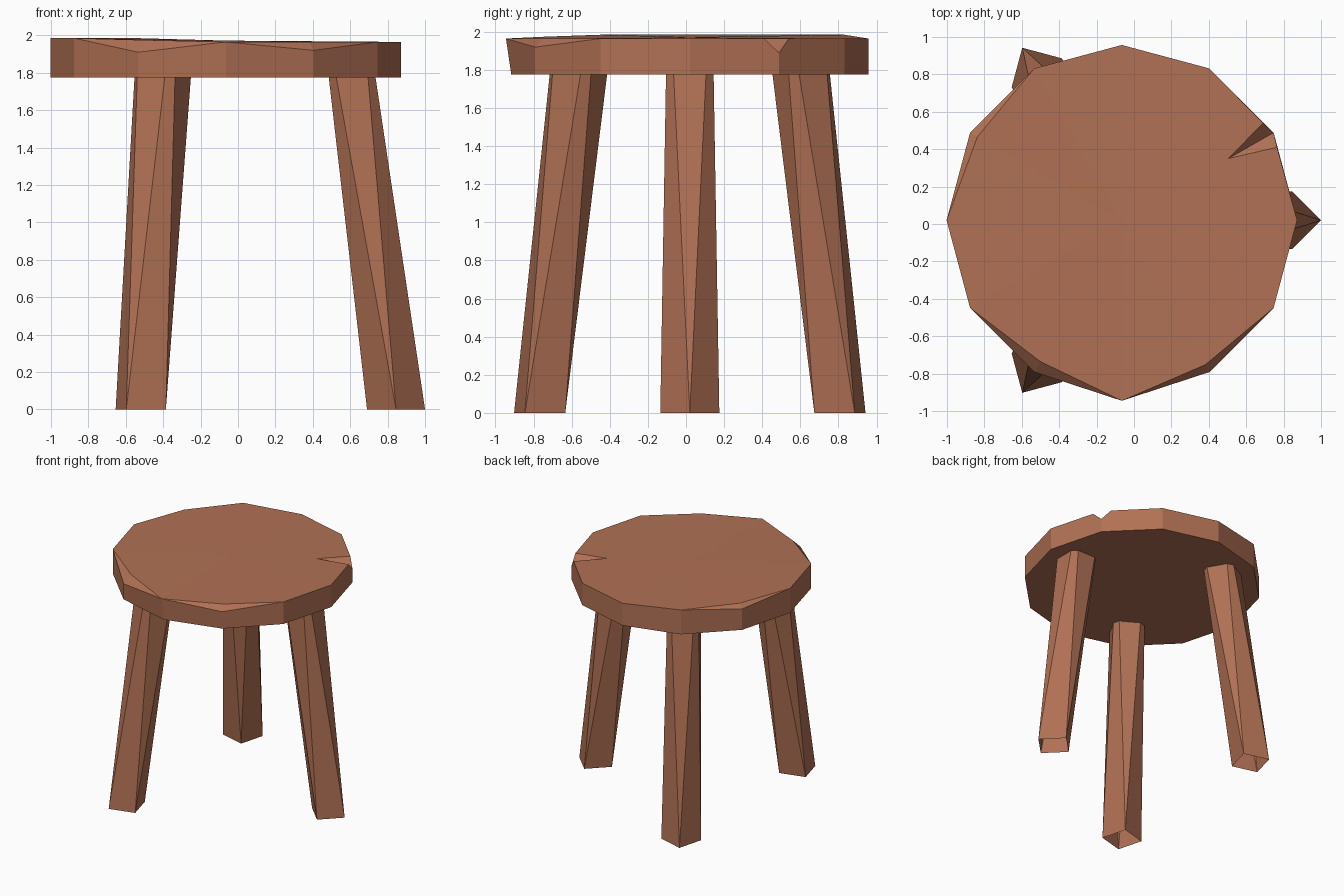
import bpy
import bmesh
from math import cos, sin, radians
from mathutils import Vector, Matrix

if "Cube" in bpy.data.objects:
    bpy.data.objects.remove(bpy.data.objects["Cube"], do_unlink=True)

CENTRE = Vector((-0.065, 0.02, 0))
SEAT_BOTTOM = 1.775

wood = bpy.data.materials.new("reddish_brown_wood")
wood.use_nodes = True
colour = (0.44, 0.165, 0.09, 1)
wood.diffuse_color = colour
bsdf = wood.node_tree.nodes["Principled BSDF"]
bsdf.inputs["Base Color"].default_value = colour
bsdf.inputs["Roughness"].default_value = 0.9


def finish(bm, name, closed):
    if closed:
        bmesh.ops.recalc_face_normals(bm, faces=bm.faces)
    mesh = bpy.data.meshes.new(name)
    bm.to_mesh(mesh)
    bm.free()
    mesh.materials.append(wood)
    obj = bpy.data.objects.new(name, mesh)
    bpy.context.collection.objects.link(obj)
    return obj


def polar(radius, k, z):
    a = radians(30 * k)
    return CENTRE + Vector((radius * cos(a), radius * sin(a), z))


def build_seat():
    bm = bmesh.new()
    sides, radius, notch = 12, 0.937, 1
    # Chipped corners: lowered rim height and how far the chip reaches inwards
    chips = {5: (1.955, 0.045), 8: (1.91, 0.065), 10: (1.92, 0.045)}

    def top_height(k):
        return 1.985 if 4 <= k <= 7 else 1.965

    bottom, rim, outline = [], [], []
    for k in range(sides):
        bottom.append(bm.verts.new(polar(radius, k, SEAT_BOTTOM)))
        low = 1.89 if k == notch else chips[k][0] if k in chips else top_height(k)
        r = 0.965 if k == 9 else radius
        rim.append(bm.verts.new(polar(r, k, low)))

    # Split in the rim
    before = bm.verts.new((0.765, 0.41, 1.965))
    after = bm.verts.new((0.69, 0.54, 1.965))
    tip = bm.verts.new((0.505, 0.35, 1.967))
    bm.faces.new((before, rim[notch], tip))
    bm.faces.new((rim[notch], after, tip))

    # Top outline, with a small facet on each chipped corner
    for k in range(sides):
        if k == notch:
            outline += [before, tip, after]
        elif k in chips:
            z = 1.975 if k == 8 else top_height(k)
            inner = bm.verts.new(polar(radius - chips[k][1], k, z))
            bm.faces.new((rim[k - 1], rim[k], inner))
            bm.faces.new((rim[k], rim[(k + 1) % sides], inner))
            outline.append(inner)
        else:
            outline.append(rim[k])

    # Fan for the top, side walls and underside
    hub = bm.verts.new(CENTRE + Vector((0, 0, 1.972)))
    for a, b in zip(outline, outline[1:] + outline[:1]):
        bm.faces.new((hub, a, b))
    for k in range(sides):
        n = (k + 1) % sides
        upper = [rim[n], rim[k]]
        if n == notch:
            upper.insert(1, before)
        elif k == notch:
            upper.insert(1, after)
        bm.faces.new([bottom[k], bottom[n]] + upper)
    bm.faces.new(bottom[::-1])
    return finish(bm, "seat", True)


def build_leg(name, turn):
    # Diamond foot, open below, blending into a square top with cut corners
    bm = bmesh.new()
    spin = Matrix.Rotation(radians(turn), 3, 'Z')

    def point(x, y, z):
        return bm.verts.new(CENTRE + spin @ Vector((x, y, z)))

    foot, pairs = [], []
    for i in range(4):
        c, s = cos(radians(90 * i)), sin(radians(90 * i))
        foot.append(point(0.91 + 0.155 * c, 0.155 * s, 0))
        pairs.append([point(0.675 + 0.125 * c - w * s, 0.125 * s + w * c,
                            SEAT_BOTTOM + 0.003) for w in (-0.085, 0.085)])
    for i in range(4):
        n = (i + 1) % 4
        bm.faces.new((foot[i], pairs[i][1], pairs[i][0]))
        bm.faces.new((foot[i], foot[n], pairs[n][0]))
        bm.faces.new((foot[i], pairs[n][0], pairs[i][1]))
    return finish(bm, name, True)


build_seat()
for leg_name, angle in (("left_leg", 0), ("back_leg", 120), ("front_leg", 240)):
    build_leg(leg_name, angle)
